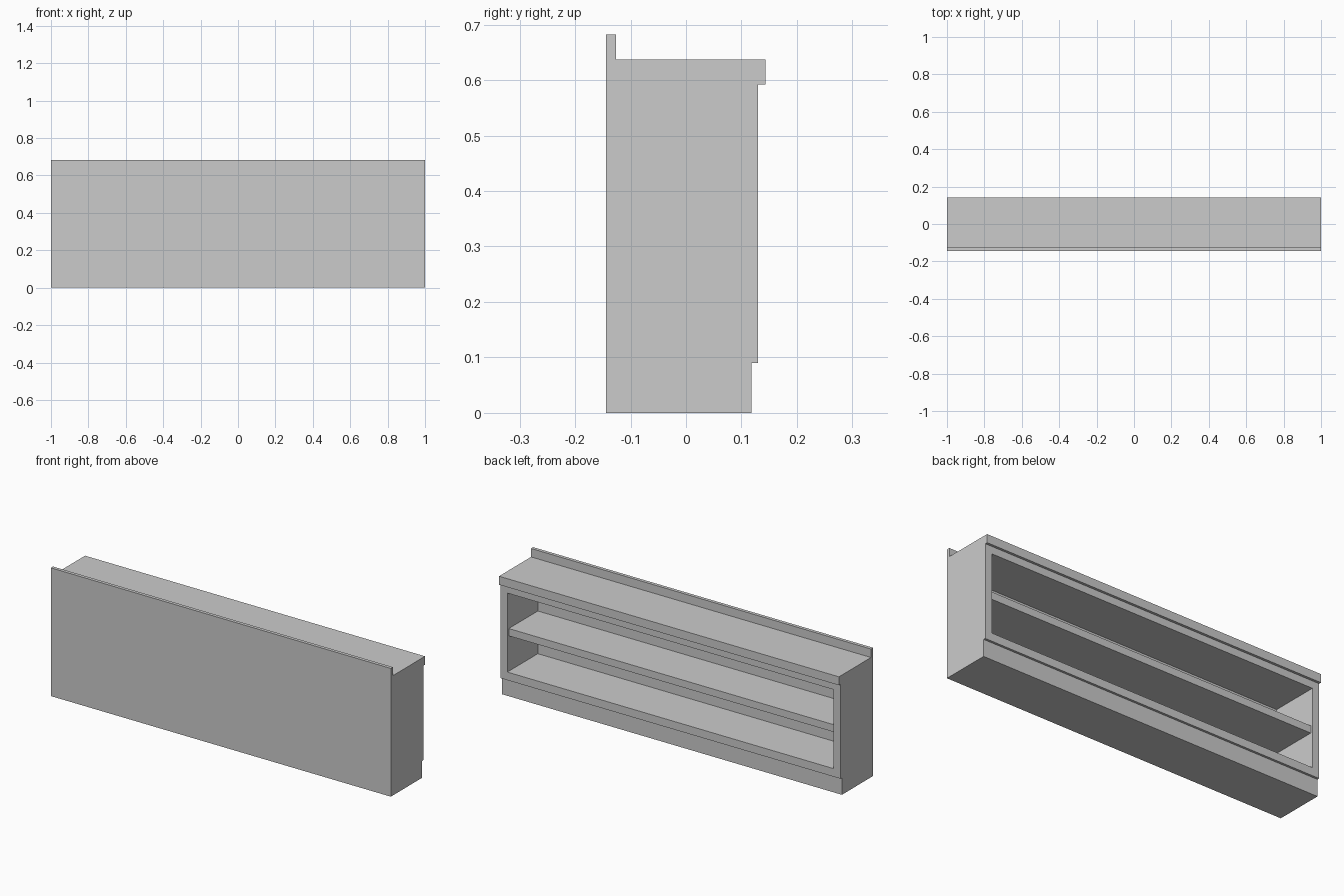
import bpy

cube = bpy.data.objects.get("Cube")
if cube:
    bpy.data.objects.remove(cube, do_unlink=True)

# Single painted finish
grey = bpy.data.materials.new("light grey")
grey.use_nodes = True
colour = (0.6, 0.6, 0.6, 1)
grey.diffuse_color = colour
grey.node_tree.nodes["Principled BSDF"].inputs["Base Color"].default_value = colour


def box(name, x, y, z):
    """Box spanning the given (low, high) range on each axis."""
    spans = (x, y, z)
    bpy.ops.mesh.primitive_cube_add(size=1)
    ob = bpy.context.object
    ob.name = name
    for v in ob.data.vertices:
        v.co = [lo + (c + 0.5) * (hi - lo) for c, (lo, hi) in zip(v.co, spans)]
    ob.data.materials.append(grey)
    return ob


FRONT, PANEL = -0.144, -0.126       # outer and inner face of the front panel
BODY, PLINTH, TOP = 0.13, 0.118, 0.143   # rear faces
KICK, FLOOR, CEIL, UNDER, COUNTER, LIP = 0.09, 0.133, 0.553, 0.592, 0.637, 0.682
FULL, INNER = (-1, 1), (-0.96, 0.96)

# Front panel rising past the counter as a lip
box("front_panel", FULL, (FRONT, PANEL), (0, LIP))

# Plinth and counter
box("plinth", FULL, (PANEL, PLINTH), (0, KICK))
box("counter_top", FULL, (PANEL, TOP), (UNDER, COUNTER))

# Carcass, open at the rear
box("right_side", (-1, -0.96), (PANEL, BODY), (KICK, UNDER))
box("left_side", (0.96, 1), (PANEL, BODY), (KICK, UNDER))
box("floor_board", INNER, (PANEL, BODY), (KICK, FLOOR))
box("top_board", INNER, (PANEL, BODY), (CEIL, UNDER))

# Middle shelf, set back slightly
box("shelf", INNER, (PANEL, PLINTH), (0.321, 0.36))
